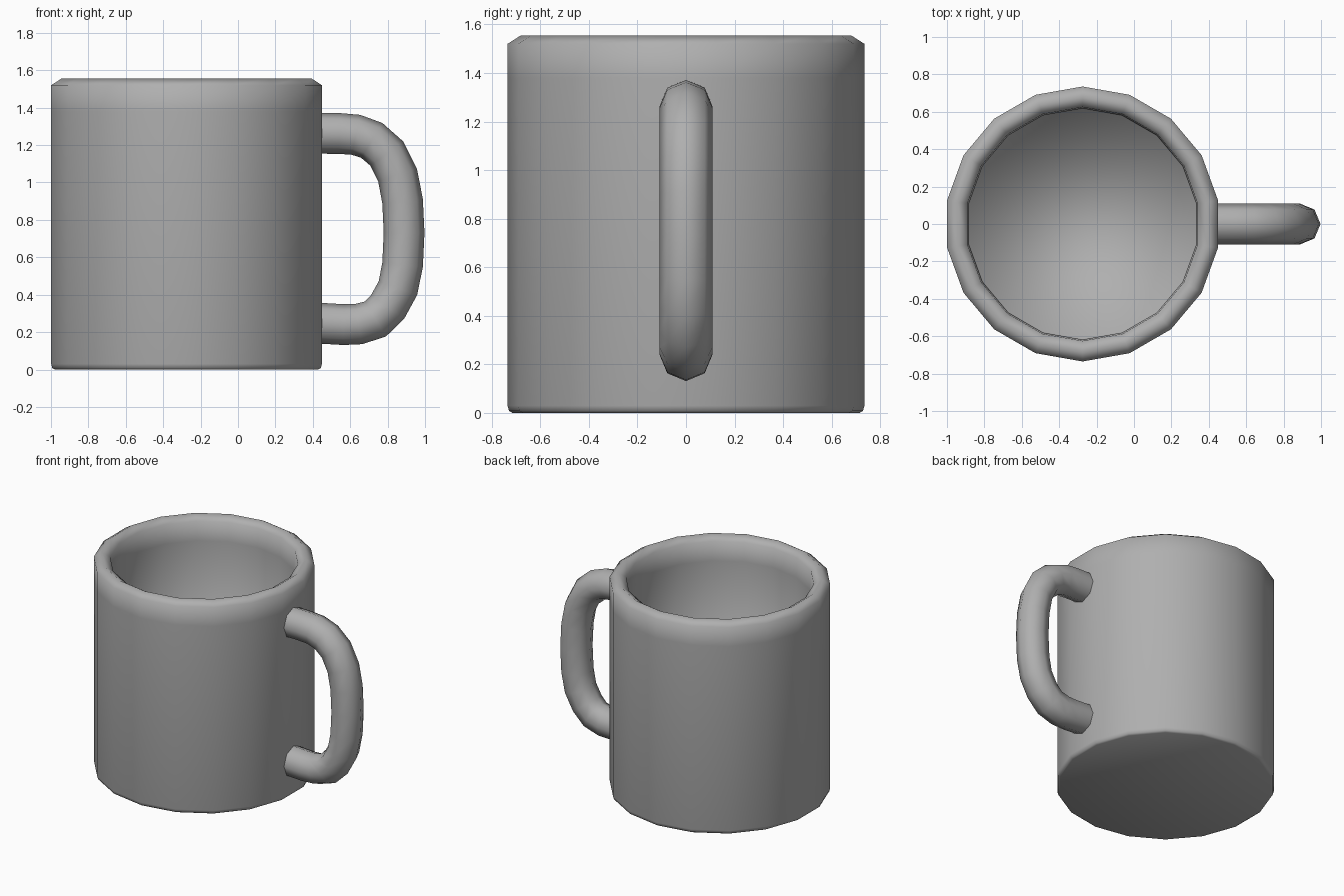
import bpy, bmesh, math
from mathutils import Vector

if "Cube" in bpy.data.objects:
    bpy.data.objects.remove(bpy.data.objects["Cube"])

# Dark grey glaze shared by both parts
glaze = bpy.data.materials.new("dark_grey")
glaze.diffuse_color = (0.43, 0.43, 0.43, 1)
glaze.use_nodes = True
glaze.node_tree.nodes["Principled BSDF"].inputs["Base Color"].default_value = glaze.diffuse_color


def skin(name, rings, sharp):
    """Join equal-sized rings of points into a capped, smooth-shaded skin."""
    bm = bmesh.new()
    vs = [[bm.verts.new(p) for p in ring] for ring in rings]
    n = len(vs[0])
    for a, b in zip(vs, vs[1:]):
        for i in range(n):
            j = (i + 1) % n
            bm.faces.new((a[i], a[j], b[j], b[i]))
    bm.faces.new(vs[0][::-1])
    bm.faces.new(vs[-1])
    bmesh.ops.recalc_face_normals(bm, faces=bm.faces)
    mesh = bpy.data.meshes.new(name)
    bm.to_mesh(mesh)
    bm.free()
    mesh.materials.append(glaze)
    obj = bpy.data.objects.new(name, mesh)
    bpy.context.collection.objects.link(obj)
    bpy.ops.object.select_all(action='DESELECT')
    obj.select_set(True)
    bpy.context.view_layer.objects.active = obj
    bpy.ops.object.shade_smooth_by_angle(angle=math.radians(sharp))
    return obj


# Cup body: 18-sided lathe, from the underside over the rim to the inner floor
CX = -0.275
profile = [(0.715, 0), (0.729, 0.008), (0.735, 0.03), (0.735, 1.38),
           (0.735, 1.52), (0.68, 1.555), (0.625, 1.52), (0.618, 1.38),
           (0.615, 0.10)]
angles = [math.radians(90 + 20 * i) for i in range(18)]
skin("cup_body", [[(CX + r * math.cos(a), r * math.sin(a), z) for a in angles]
                  for r, z in profile], 100)

# Handle: octagonal tube swept along a curved path in the xz plane
path = [(0.43, 1.263), (0.54, 1.262), (0.63, 1.255), (0.715, 1.225),
        (0.795, 1.155), (0.853, 1.04), (0.88, 0.90), (0.888, 0.73),
        (0.88, 0.56), (0.855, 0.435), (0.80, 0.335), (0.735, 0.27),
        (0.645, 0.243), (0.565, 0.24), (0.43, 0.248)]
pts = [Vector((x, 0, z)) for x, z in path]
side = Vector((0, 1, 0))
rings = []
for i, p in enumerate(pts):
    tangent = (pts[min(i + 1, len(pts) - 1)] - pts[max(i - 1, 0)]).normalized()
    out = side.cross(tangent)
    rings.append([p + 0.109 * (math.cos(k * math.pi / 4) * out
                               + math.sin(k * math.pi / 4) * side)
                  for k in range(8)])
skin("handle", rings, 60)
